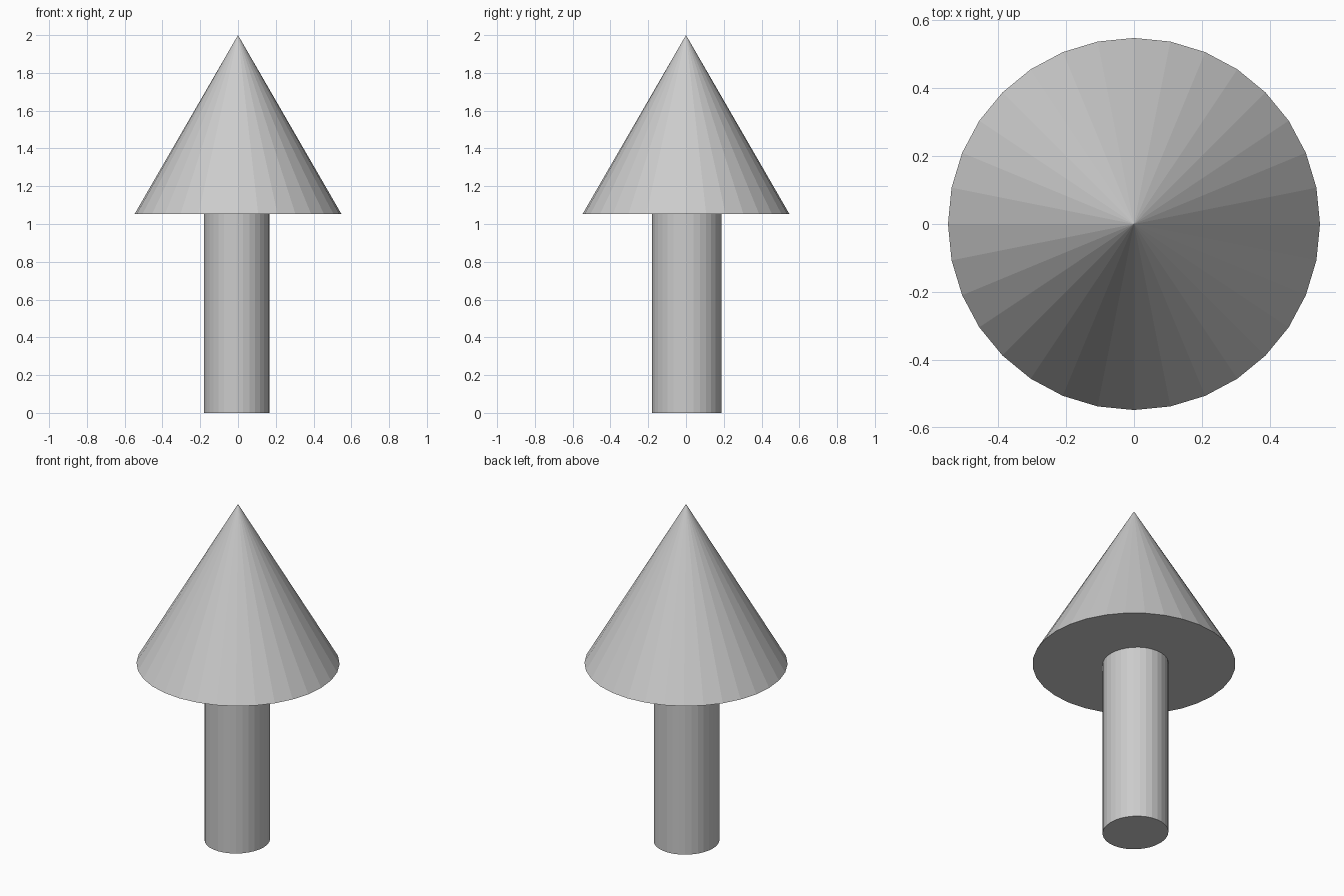
import bpy

if "Cube" in bpy.data.objects:
    bpy.data.objects.remove(bpy.data.objects["Cube"])


def place(name, scale=(1, 1, 1)):
    obj = bpy.context.object
    obj.name = name
    obj.scale = scale
    bpy.ops.object.transform_apply(location=False, rotation=False, scale=True)
    return obj


BASE_Z, TOP_Z = 1.052, 2.0

# Shaft: slightly oval and slightly off-centre, flat faces
bpy.ops.mesh.primitive_cylinder_add(vertices=32, radius=1, depth=BASE_Z,
                                    location=(-0.007, 0.004, BASE_Z / 2))
place("shaft", (0.174, 0.183, 1))

# Cone-shaped head with a closed flat underside
bpy.ops.mesh.primitive_cone_add(vertices=32, radius1=0.548, radius2=0,
                                depth=TOP_Z - BASE_Z,
                                location=(0, 0, (BASE_Z + TOP_Z) / 2))
place("cone_head")
